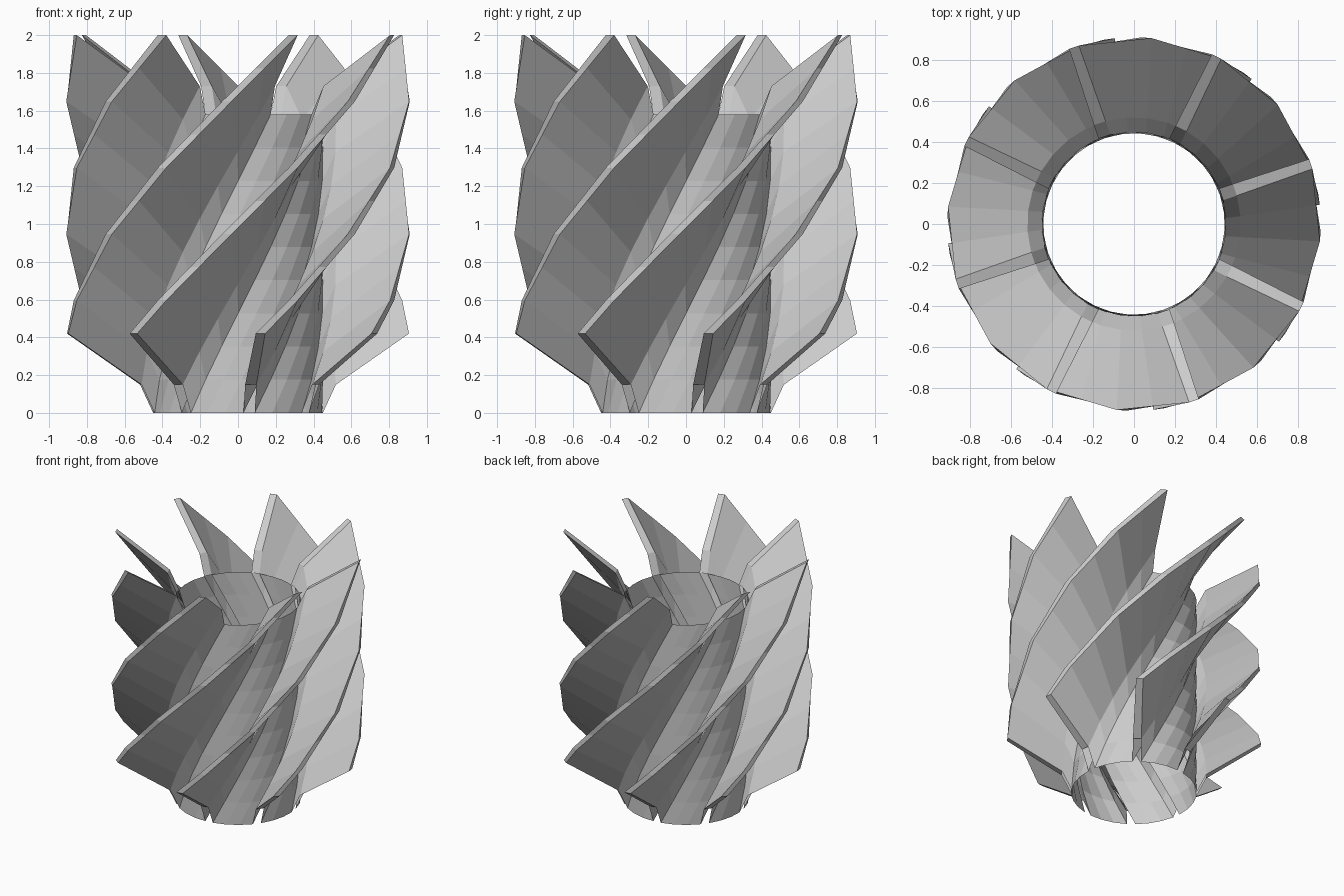
import bpy, bmesh
from math import radians, asin, cos, sin

if "Cube" in bpy.data.objects:
    bpy.data.objects.remove(bpy.data.objects["Cube"])

BLADES, STEPS = 8, 9
RISE = 1.58 / STEPS
TWIST = radians(11.25)
START = radians(-82.5)
PITCH = radians(360 / BLADES)
# slanted blade section: radius, height above the ring, half thickness
SECTION = [(0.45, 0.0, 0.03), (0.52, 0.15, 0.03), (0.91, 0.42, 0.025)]


def at(r, ang, z):
    return (r * cos(ang), r * sin(ang), z)


def finish(name, bm):
    me = bpy.data.meshes.new(name)
    bm.to_mesh(me)
    bm.free()
    ob = bpy.data.objects.new(name, me)
    bpy.context.collection.objects.link(ob)
    return ob


def rail(bm, r, z0, offset, base, coarse=False):
    """One helical line of vertices; coarse lines bend only on every other ring."""
    def point(k):
        return at(r, base + k * TWIST + asin(offset / r), z0 + k * RISE)
    pts = []
    for k in range(STEPS + 1):
        if coarse and k and k % 2 == 0:
            a, b = point(k - 1), point(k + 1)
            pts.append(tuple((p + q) / 2 for p, q in zip(a, b)))
        else:
            pts.append(point(k))
    return [bm.verts.new(p) for p in pts]


def skin(bm, a, b):
    for k in range(STEPS):
        bm.faces.new((a[k], b[k], b[k + 1], a[k + 1]))


# twisted hollow blades
bm = bmesh.new()
for i in range(BLADES):
    base = START + i * PITCH
    left = [rail(bm, r, z, -t, base, r > 0.9) for r, z, t in SECTION]
    right = [rail(bm, r, z, t, base, r > 0.9) for r, z, t in SECTION]
    loop = left + right[::-1]
    for a, b in zip(loop, loop[1:]):
        skin(bm, a, b)
    # slanted end caps; the bottom root stays open
    bm.faces.new((left[1][0], left[2][0], right[2][0], right[1][0])[::-1])
    for j in range(2):
        bm.faces.new((left[j][-1], left[j + 1][-1], right[j + 1][-1], right[j][-1]))
finish("blades", bm)

# thin hub wall between the blade roots
bm = bmesh.new()
half = asin(0.03 / 0.45)
for i in range(BLADES):
    base = START + i * PITCH
    span = PITCH - 2 * half
    rails = [rail(bm, 0.45, 0, 0, base + half + span * j / 3) for j in range(4)]
    for a, b in zip(rails, rails[1:]):
        skin(bm, a, b)
finish("hub", bm)
